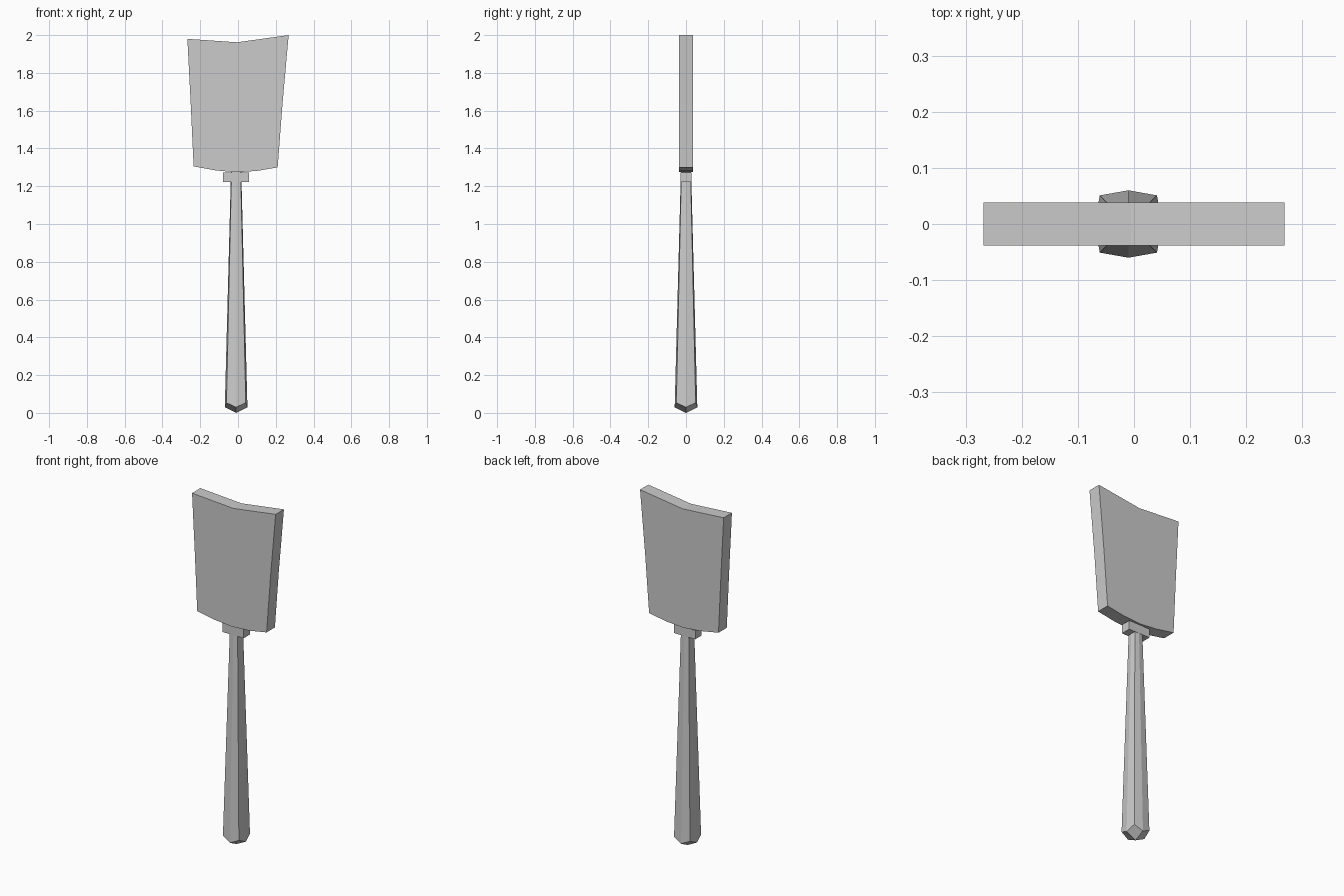
import bpy, bmesh

if "Cube" in bpy.data.objects:
    bpy.data.objects.remove(bpy.data.objects["Cube"])

CX = -0.01  # the handle axis sits slightly left of the blade centre


def finish(name, bm):
    bmesh.ops.recalc_face_normals(bm, faces=bm.faces[:])
    mesh = bpy.data.meshes.new(name)
    bm.to_mesh(mesh)
    bm.free()
    obj = bpy.data.objects.new(name, mesh)
    bpy.context.collection.objects.link(obj)
    return obj


def extrude_profile(name, pts, half):
    bm = bmesh.new()
    face = bm.faces.new([bm.verts.new((x, -half, z)) for x, z in pts])
    new = bmesh.ops.extrude_face_region(bm, geom=[face])["geom"]
    verts = [v for v in new if isinstance(v, bmesh.types.BMVert)]
    bmesh.ops.translate(bm, verts=verts, vec=(0, 2 * half, 0))
    return finish(name, bm)


# Blade: flared slab with a notched top and a bowed lower edge
extrude_profile("blade", [
    (-0.235, 1.305), (-0.12, 1.284), (-0.01, 1.274), (0.1, 1.281), (0.21, 1.30),
    (0.235, 1.63), (0.268, 2.0), (-0.005, 1.962), (-0.268, 1.98), (-0.25, 1.63)], 0.038)

# Collar: small block under the blade
extrude_profile("collar", [
    (-0.08, 1.222), (0.057, 1.222), (0.057, 1.273), (-0.08, 1.273)], 0.029)


# Handle: tapered bulged-square shaft closed by a shallow pyramid at the butt
def ring(bm, mid, corner, z_mid, z_corner):
    dirs = [(1, 0), (1, 1), (0, 1), (-1, 1), (-1, 0), (-1, -1), (0, -1), (1, -1)]
    out = []
    for i, (dx, dy) in enumerate(dirs):
        r, z = (corner, z_corner) if i % 2 else (mid, z_mid)
        out.append(bm.verts.new((CX + dx * r, dy * r, z)))
    return out


bm = bmesh.new()
low = ring(bm, 0.06, 0.051, 0.03, 0.054)
top = ring(bm, 0.027, 0.024, 1.282, 1.282)
tip = bm.verts.new((CX, 0, 0))
for i in range(8):
    j = (i + 1) % 8
    bm.faces.new((low[i], low[j], top[j], top[i]))
    bm.faces.new((low[j], low[i], tip))
bm.faces.new(top)
finish("handle", bm)
